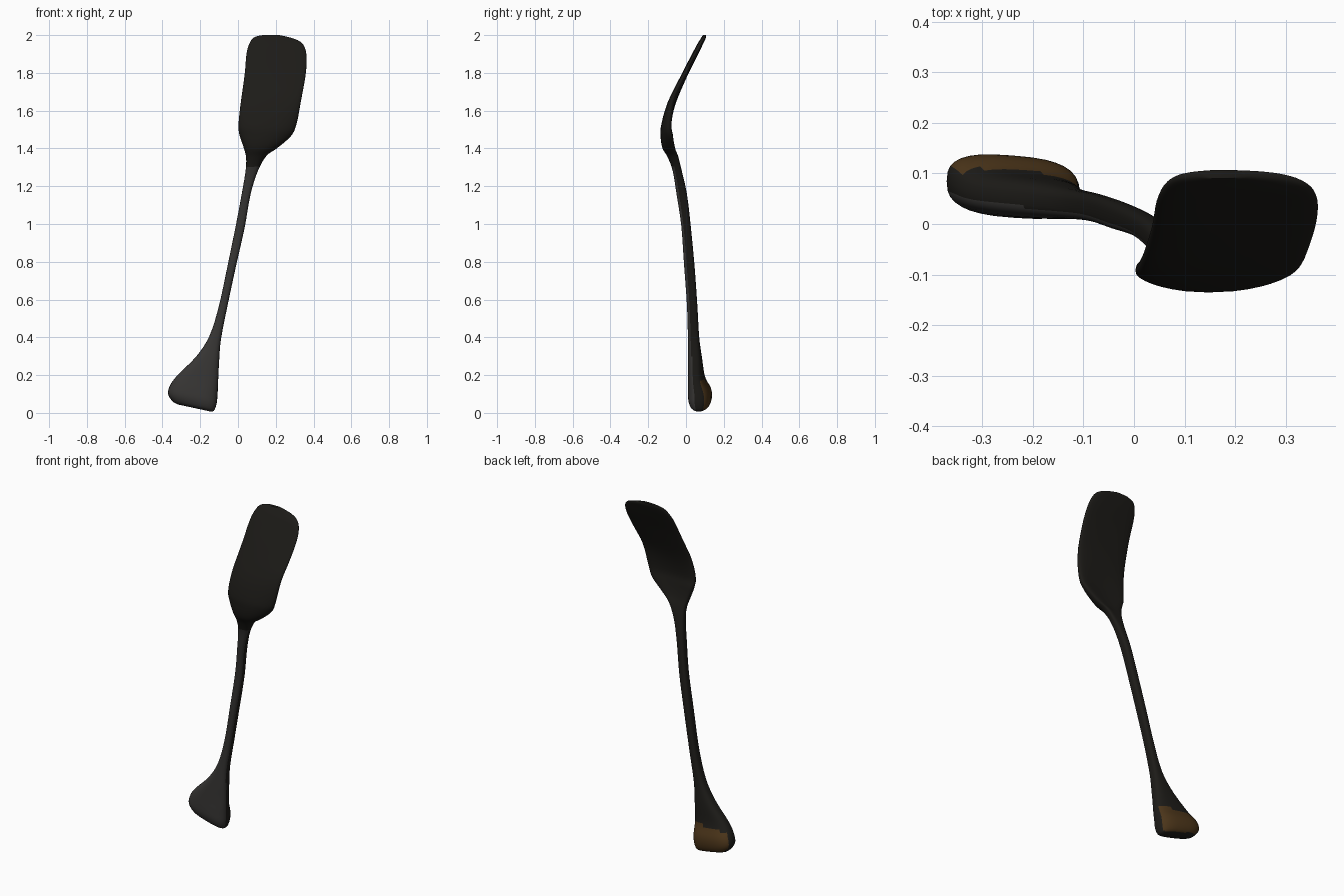
import bpy, bmesh, math
from mathutils import Vector

if "Cube" in bpy.data.objects:
    bpy.data.objects.remove(bpy.data.objects["Cube"])

# Stations from handle end to blade tip:
# left x, left z, right x, right z, front y, back y
STATIONS = [
    (-.32, .045, -.14, .006, .055, .095), (-.347, .062, -.125, .015, .03, .122),
    (-.37, .10, -.113, .05, .015, .135), (-.36, .145, -.108, .10, .012, .13),
    (-.32, .20, -.105, .17, .012, .10), (-.22, .30, -.10, .27, .01, .085),
    (-.15, .41, -.09, .39, .01, .07), (-.10, .57, -.055, .57, .005, .06),
    (-.055, .78, -.01, .78, -.01, .045), (-.01, 1.0, .035, .98, -.025, .025),
    (.02, 1.16, .066, 1.155, -.05, .005), (.04, 1.28, .105, 1.28, -.07, -.022),
    (.043, 1.35, .15, 1.36, -.098, -.042), (.03, 1.405, .205, 1.40, -.125, -.06),
    (.007, 1.475, .28, 1.465, -.135, -.075), (.003, 1.53, .31, 1.53, -.13, -.08),
    (.013, 1.63, .333, 1.65, -.098, -.055), (.035, 1.79, .358, 1.79, -.025, .01),
    (.045, 1.90, .363, 1.89, .03, .062), (.06, 1.955, .345, 1.95, .06, .09),
    (.085, 1.988, .30, 1.98, .08, .104), (.13, 2.0, .22, 2.0, .09, .107),
]
SIDES, STEPS, POWER = 32, 4, 2.8


def catmull(rows, steps):
    """Smoothly fill in extra stations between the given ones."""
    out = []
    for i in range(len(rows) - 1):
        p = [rows[max(0, min(len(rows) - 1, i + k))] for k in (-1, 0, 1, 2)]
        for s in range(steps):
            t = s / steps
            out.append([.5 * (2 * b + (c - a) * t + (2 * a - 5 * b + 4 * c - d) * t * t
                              + (3 * b - a - 3 * c + d) * t ** 3)
                        for a, b, c, d in zip(*p)])
    return out + [list(rows[-1])]


def ring(row):
    """Rounded flat section spanning the left and right edge points."""
    xl, zl, xr, zr, yf, yb = row
    zm = (zl + zr) / 2
    bow = .02 * max(0, 1 - abs(zm - 1.47) / .2)      # bowl at the blade neck
    twist = .1 * max(0, 1 - zm / .4)                 # turned handle end
    pts = []
    for k in range(SIDES):
        a = 2 * math.pi * k / SIDES
        c, s = math.cos(a), math.sin(a)
        u = math.copysign(abs(c) ** (2 / POWER), c)
        v = math.copysign(abs(s) ** (2 / POWER), s)
        t = (u + 1) / 2
        y = (yf + yb) / 2 + v * (yb - yf) / 2 + bow * u * u - twist * u * (xr - xl) / 2
        pts.append(Vector((xl + (xr - xl) * t, y, zl + (zr - zl) * t)))
    return pts


def material(name, rgb):
    m = bpy.data.materials.new(name)
    m.diffuse_color = (*rgb, 1)
    m.use_nodes = True
    m.node_tree.nodes["Principled BSDF"].inputs["Base Color"].default_value = m.diffuse_color
    return m


# One-piece spatula: flared handle, slim shaft and bent blade
bm = bmesh.new()
rings = [[bm.verts.new(p) for p in ring(r)] for r in catmull(STATIONS, STEPS)]
for a, b in zip(rings, rings[1:]):
    for k in range(SIDES):
        n = (k + 1) % SIDES
        bm.faces.new((a[k], a[n], b[n], b[k]))
bm.faces.new(rings[0][::-1])
bm.faces.new(rings[-1])
bmesh.ops.recalc_face_normals(bm, faces=bm.faces)

# Dark blade, greyer handle front, warm patch on the handle end
for f in bm.faces:
    f.smooth = True
    c = f.calc_center_median()
    if c.z < 1.3 and f.normal.y < -.3:
        f.material_index = 1
    elif c.z < .17 and f.normal.y > .6:
        f.material_index = 2

mesh = bpy.data.meshes.new("spatula")
bm.to_mesh(mesh)
bm.free()
spatula = bpy.data.objects.new("spatula", mesh)
bpy.context.collection.objects.link(spatula)
for m in (material("dark", (.012, .011, .009)), material("grey", (.04, .038, .036)),
          material("warm_brown", (.07, .035, .01))):
    mesh.materials.append(m)

bpy.context.view_layer.objects.active = spatula
spatula.select_set(True)
bpy.ops.object.shade_smooth_by_angle(angle=math.radians(50))
